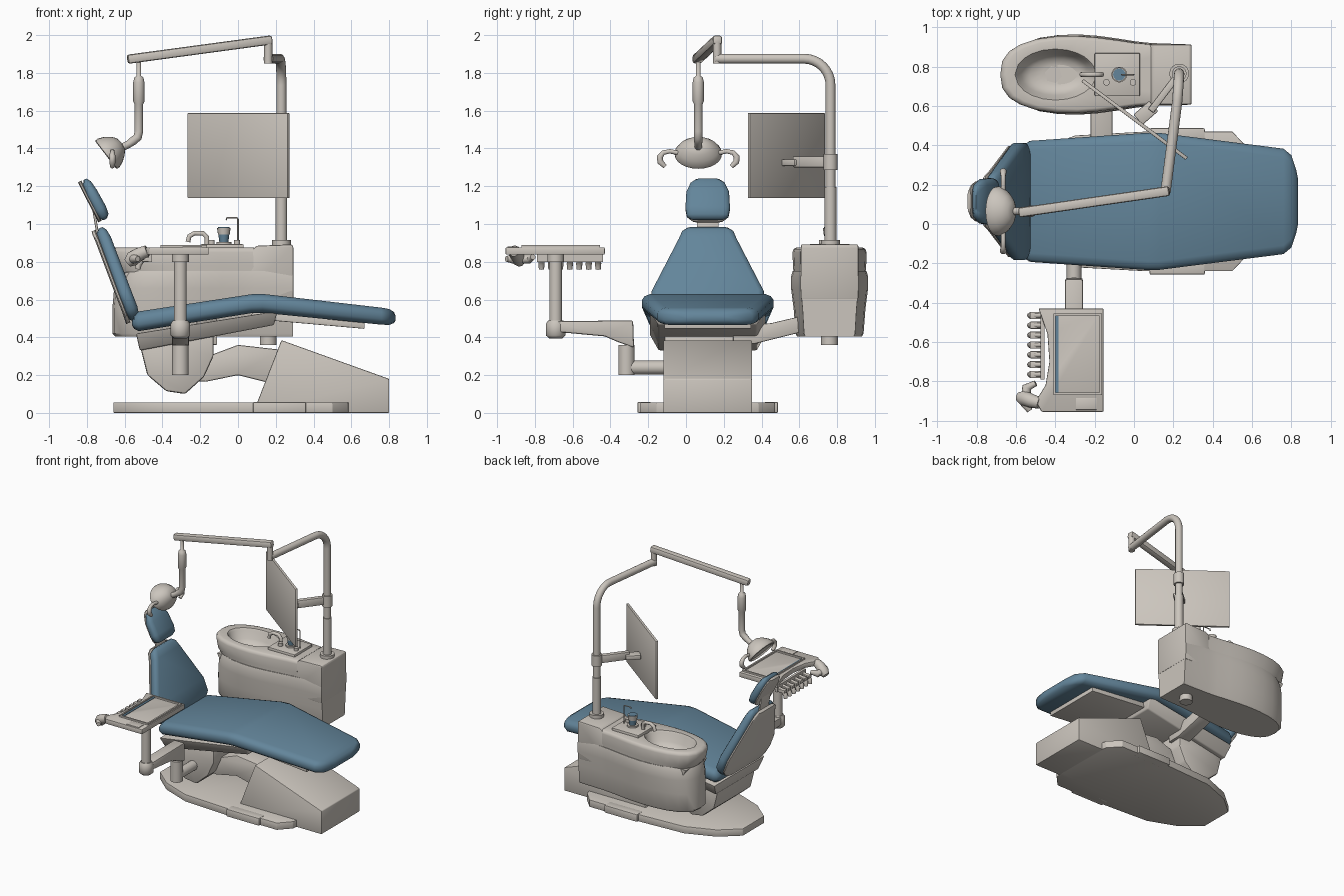
import bpy, bmesh, math
from mathutils import Vector, Matrix

if "Cube" in bpy.data.objects:
    bpy.data.objects.remove(bpy.data.objects["Cube"])

def material(name, rgb):
    m = bpy.data.materials.new(name)
    m.diffuse_color = (*rgb, 1)
    m.use_nodes = True
    m.node_tree.nodes["Principled BSDF"].inputs["Base Color"].default_value = m.diffuse_color
    return m

SHELL = material("warm grey shell", (0.60, 0.56, 0.51))
BLUE = material("blue upholstery", (0.125, 0.235, 0.325))
CY = 0.115   # chair centre line
UY = 0.76    # cuspidor centre line

def finish(name, bm, mat, bevel=0.0, angle=35):
    bmesh.ops.recalc_face_normals(bm, faces=bm.faces)
    if bevel:
        bmesh.ops.bevel(bm, geom=[e for e in bm.edges if e.calc_face_angle(0) > 0.4], offset=bevel,
                        segments=2, affect='EDGES', profile=0.5, clamp_overlap=True)
    for f in bm.faces:
        f.smooth = True
    for e in bm.edges:
        e.smooth = e.calc_face_angle(0) < math.radians(angle)
    me = bpy.data.meshes.new(name)
    bm.to_mesh(me)
    bm.free()
    me.materials.append(mat)
    ob = bpy.data.objects.new(name, me)
    bpy.context.collection.objects.link(ob)
    return ob

def loft(name, rings, mat, bevel=0.0, angle=35):
    """Skin closed rings of equal count and cap both ends."""
    bm = bmesh.new()
    vs = [[bm.verts.new(p) for p in r] for r in rings]
    n = len(vs[0])
    for a, b in zip(vs, vs[1:]):
        for i in range(n):
            bm.faces.new((a[i], a[(i + 1) % n], b[(i + 1) % n], b[i]))
    bm.faces.new(vs[0])
    bm.faces.new(vs[-1])
    return finish(name, bm, mat, bevel, angle)

def prism(name, pts, axis, a, b, mat=SHELL, bevel=0.0):
    """Extrude a 2D outline along one axis from a to b."""
    put = {'x': lambda p, t: (t, *p), 'y': lambda p, t: (p[0], t, p[1]), 'z': lambda p, t: (*p, t)}[axis]
    return loft(name, [[put(p, t) for p in pts] for t in (a, b)], mat, bevel)

def box(name, x0, x1, y0, y1, z0, z1, mat=SHELL, bevel=0.0):
    return prism(name, [(x0, y0), (x1, y0), (x1, y1), (x0, y1)], 'z', z0, z1, mat, bevel)

def tube(name, path, radii, mat=SHELL, n=16, angle=50):
    """Sweep a circle along a path; one radius or one per point."""
    P = [Vector(p) for p in path]
    R = radii if isinstance(radii, (list, tuple)) else [radii] * len(P)
    T = [(P[min(i + 1, len(P) - 1)] - P[max(i - 1, 0)]).normalized() for i in range(len(P))]
    u = T[0].orthogonal().normalized()
    rings = []
    for i, p in enumerate(P):
        if i:
            u = T[i - 1].rotation_difference(T[i]) @ u
        w = T[i].cross(u)
        rings.append([p + R[i] * (math.cos(k * math.tau / n) * u + math.sin(k * math.tau / n) * w) for k in range(n)])
    return loft(name, rings, mat, 0, angle)

def post(name, x, y, z0, z1, r, mat=SHELL, n=20):
    return tube(name, [(x, y, z0), (x, y, z1)], r, mat, n)

def beam(name, p, q, w, h, mat=SHELL, bevel=0.006):
    """Rectangular bar from p to q; w sideways, h upright."""
    p, q = Vector(p), Vector(q)
    s = (q - p).cross(Vector((0, 0, 1))).normalized() * w / 2
    u = s.cross(q - p).normalized() * h / 2
    return loft(name, [[c + s + u, c - s + u, c - s - u, c + s - u] for c in (p, q)], mat, bevel)

def pad(name, stations, normal, mat, r=0.03):
    """Rounded cushion: stations of (x, z, half width, half thickness)."""
    nx, nz = normal
    rings = []
    for x, z, w, t in stations:
        c = min(r, w * 0.5)
        sec = [(w, .35), (w - c * .3, .75), (w - c, 1), (c - w, 1), (c * .3 - w, .75), (-w, .35),
               (-w, -.35), (c * .3 - w, -.75), (c - w, -1), (w - c, -1), (w - c * .3, -.75), (w, -.35)]
        rings.append([(x + nx * t * k, CY + y, z + nz * t * k) for y, k in sec])
    return loft(name, rings, mat, 0, 50)

# base plate, side steps and rear wedge cover
half = [(-.66, .13), (-.52, .25), (-.3, .335), (.06, .355), (.5, .355), (.58, .27), (.59, .2)]
prism("base_plate", [(x, CY + y) for x, y in half] + [(x, CY - y) for x, y in half[::-1]], 'z', 0, .055, SHELL, .004)
for s, tag in ((1, "back"), (-1, "front")):
    ys = sorted((CY + s * .3, CY + s * .372))
    box("base_step_" + tag, .08, .36, *ys, .0, .058, SHELL, .006)
prism("wedge_cover", [(.08, 0), (.23, .385), (.80, .18), (.80, 0)], 'y', -.12, .35, SHELL, .006)

# lifting link and hub under the seat
prism("lift_link", [(-.3, .17), (-.16, .3), (0, .36), (.22, .335), (.2, .15), (0, .2), (-.17, .165)], 'y', -.02, .25, SHELL, .008)
hub = [(-.52, .36), (-.48, .2), (-.38, .115), (-.28, .1), (-.18, .19), (-.13, .3), (-.13, .42), (-.45, .4)]
prism("seat_hub", hub, 'y', -.115, .345, SHELL, .012)
loft("seat_frame", [[(x, CY + w, z) for x, z, w in sec] for sec in (
    [(-.54, .42, -.31), (-.52, .33, -.26), (.19, .465, -.26), (.21, .54, -.31)],
    [(-.54, .42, .31), (-.52, .33, .26), (.19, .465, .26), (.21, .54, .31)])], SHELL, .008)
prism("leg_frame", [(.05, .5), (.67, .445), (.67, .48), (.1, .55)], 'y', CY - .23, CY + .23, SHELL, .004)

# upholstery
pad("seat", [(-.56, .475, .26, .012), (-.55, .48, .295, .035), (-.525, .485, .308, .052), (.07, .578, .349, .05),
             (.13, .58, .348, .05), (.76, .512, .268, .045), (.8, .508, .235, .042), (.825, .505, .16, .03),
             (.835, .502, .11, .012)], (.0, 1), BLUE, .045)
BN = (.927, .375)
back = [(-.545, .49, .21, .012), (-.55, .505, .255, .028), (-.565, .55, .298, .035), (-.6, .64, .297, .035),
        (-.705, .92, .152, .034), (-.722, .96, .135, .028), (-.728, .98, .105, .01)]
pad("backrest", back, BN, BLUE)
pad("backrest_shell", [(x - .036, z - .015, w * .95, .012) for x, z, w, t in back], BN, SHELL)
HN = (.88, .47)
head = [(-.703, 1.025, .085, .01), (-.71, 1.04, .11, .028), (-.73, 1.08, .118, .034), (-.775, 1.165, .113, .032),
        (-.8, 1.215, .09, .024), (-.81, 1.237, .06, .008)]
pad("headrest", head, HN, BLUE)
pad("headrest_shell", [(x - .028, z - .012, w * .9, .01) for x, z, w, t in head], HN, SHELL)
beam("headrest_stem", (-.735, CY, .9), (-.765, CY, 1.08), .115, .014)

# cuspidor body
plan = [(-.68, .0), (-.67, .07), (-.635, .12), (-.58, .155), (-.5, .183), (-.4, .197), (-.3, .2), (-.2, .193),
        (-.1, .18), (0, .165), (.08, .157), (.29, .15)]
def outline(pts):
    return pts + [(x, -y) for x, y in pts[::-1] if y > 0]
def ring(pts, z, sx, sy):
    return [(.29 + (x - .29) * sx, UY + y * sy, z) for x, y in pts]
body = outline(plan)
loft("cuspidor_body", [ring(body, z, sx, sy) for z, sx, sy in (
    (.405, .97, .86), (.42, .985, .9), (.55, .985, .95), (.66, .975, 1.02), (.72, .965, 1.02), (.75, .95, .98))], SHELL)
prism("cuspidor_tower", [(-.06, .7), (.0, .79), (.07, .86), (.1, .885), (.285, .892), (.293, .88), (.293, .6), (0, .6)],
      'y', UY - .152, UY + .152, SHELL, .008)
prism("cuspidor_shoulder", [(-.62, .74), (-.3, .765), (-.05, .8), (.08, .86), (.08, .7), (-.6, .7)],
      'y', UY - .13, UY + .13, SHELL)

# bowl with rim, basin and drain
top = outline(plan[:-1] + [(.08, .1), (.08, .04)])
def basin(z, a, b):
    out = []
    for x, y in top:
        t = math.atan2(y / .13, (x + .4) / .21)
        out.append((-.4 + a * math.cos(t), UY + b * math.sin(t), z))
    return out
loft("bowl", [ring(top, .735, .95, .95), ring(top, .78, .985, .97), ring(top, .85, 1, .98), ring(top, .868, .99, .95),
              ring(top, .875, .97, .88), basin(.873, .205, .13), basin(.86, .195, .122), basin(.80, .175, .105),
              basin(.77, .13, .08), basin(.758, .07, .05)], SHELL, 0, 50)
post("drain", -.41, UY, .75, .765, .045, SHELL, 6)
post("drain_pipe", .16, UY, .36, .42, .045)

# counter with spout, knobs, cup and cup filler
box("counter", -.2, .03, UY - .11, UY + .11, .86, .893, SHELL, .006)
tube("spout", [(-.165, UY, .89), (-.165, UY, .93), (-.185, UY, .95), (-.23, UY, .952), (-.258, UY, .935), (-.265, UY, .905)], .013, SHELL, 12)
for i, x in enumerate((-.14, -.005)):
    post(f"knob_{i}", x, UY - .04, .89, .915, .017, SHELL, 12)
post("cup_stand", -.075, UY, .89, .905, .04)
tube("cup", [(-.075, UY, .905), (-.075, UY, .945)], [.024, .029], BLUE)
tube("cup_rim", [(-.075, UY, .945), (-.075, UY, .98)], [.031, .036])
post("cup_water", -.075, UY, .97, .983, .031, BLUE)
tube("cup_filler", [(0, UY, .89), (0, UY, 1.025), (-.005, UY, 1.033), (-.06, UY, 1.033), (-.062, UY, 1.02)], .004, SHELL, 8)

# bracket joining the chair and the cuspidor
prism("unit_bracket", [(.25, .36), (.36, .365), (.62, .43), (.62, .515), (.45, .475), (.25, .46)], 'x', -.22, -.11, SHELL, .006)

# lamp pole, bending forward to the joint
PX = .23
post("pole_flange", PX, .765, .885, .915, .05)
post("pole_sleeve", PX, .765, .9, 1.195, .031)
bend = [(PX - .01 * (1 - math.cos(a)), .765 - .14 * (1 - math.cos(a)), 1.735 + .14 * math.sin(a))
        for a in (math.pi / 2 * k / 8 for k in range(9))]
tube("pole", [(PX, .765, 1.19)] + bend + [(.16, .16, 1.875)], .026)
post("arm_joint", .16, .165, 1.85, 1.96, .022)
beam("lamp_arm", (.18, .168, 1.975), (-.585, .058, 1.872), .05, .048, SHELL, .012)

# lamp drop and head
LX, LY = -.525, .065
tube("lamp_drop", [(LX, LY, z) for z in (1.88, 1.785, 1.775, 1.75, 1.65, 1.635, 1.49)] +
     [(LX - .006, LY, 1.46), (LX - .03, LY, 1.44), (-.575, LY, 1.425), (-.625, LY, 1.40)],
     [.012, .012, .024, .03, .03, .023, .023, .023, .023, .02, .02])
axis, up = Vector((.79, 0, .61)), Vector((-.61, 0, .79))
face = Vector((-.7, LY, 1.365))
def lamp_ring(d, s):
    return [face + axis * d + up * .095 * s * math.cos(t) + Vector((0, .125 * s * math.sin(t), 0))
            for t in (k * math.tau / 24 for k in range(24))]
loft("lamp_head", [lamp_ring(d, s) for d, s in ((.012, .86), (0, .92), (.004, 1), (.02, 1), (.05, .87), (.08, .64), (.1, .38), (.105, .15))], SHELL, 0, 40)
for s, tag in ((1, "back"), (-1, "front")):
    tube("lamp_handle_" + tag, [(-.665, LY + s * y, z) for y, z in
         ((.1, 1.375), (.15, 1.385), (.185, 1.378), (.203, 1.355), (.202, 1.33), (.175, 1.303))],
         [.012, .012, .013, .017, .017, .012], SHELL, 12)

# monitor on a bracket
beam("monitor", (-.262, .73, 1.362), (.268, .333, 1.362), .018, .45, SHELL, .003)
beam("monitor_arm", (PX, .765, 1.33), (.085, .575, 1.33), .035, .06)
beam("monitor_arm_tip", (.1, .6, 1.325), (.02, .53, 1.325), .07, .035)
post("monitor_arm_collar", PX, .765, 1.285, 1.37, .037)

# instrument arm
AX = -.305
tube("arm_axle", [(AX, -.1, .24), (AX, -.315, .24)], .037)
post("arm_pivot", AX, -.315, .2, .36, .044)
prism("arm_beam", [(-.7, .43), (-.7, .485), (-.28, .49), (-.275, .345), (-.36, .375), (-.43, .405)], 'x', AX - .045, AX + .045, SHELL, .01)
tube("arm_elbow", [(AX, -.69, z) for z in (.395, .41, .47, .49)], [.035, .052, .052, .04])
post("tray_post", AX, -.69, .45, .83, .034)
post("tray_collar", AX, -.69, .80, .84, .045)

# instrument tray with raised rim, blue edge and key pad
prism("tray", [(-.485, -.43), (-.155, -.43), (-.155, -.955), (-.47, -.955), (-.5, -.9), (-.45, -.82), (-.43, -.7), (-.44, -.56)],
      'z', .838, .876, SHELL, .005)
for name, b in (("left", (-.41, -.4, -.87, -.455)), ("right", (-.175, -.163, -.87, -.455)),
                ("rear", (-.41, -.163, -.467, -.455)), ("front", (-.41, -.163, -.87, -.858))):
    box("tray_rim_" + name, *b, .87, .888)
box("tray_blue_edge", -.4, -.385, -.858, -.467, .87, .88, BLUE)
box("key_pad", -.295, -.19, -.945, -.885, .87, .88, SHELL, .002)
box("holder_rail", -.475, -.455, -.79, -.44, .8, .85)

# handpieces hung along the tray edge
for i in range(7):
    y = -.465 - i * .05
    tube(f"handpiece_{i}", [(-.46, y, .83), (-.5, y, .815), (-.525, y, .79), (-.53, y, .76)], [.01, .014, .017, .014], SHELL, 10)
    box(f"holder_{i}", -.53, -.46, y - .018, y + .018, .8, .825, SHELL, .004)

# side grip of the tray
tube("tray_grip", [(-.48, -.91, .858), (-.52, -.9, .842), (-.56, -.885, .815), (-.585, -.88, .795)], [.03, .035, .04, .025])
tube("tray_grip_bar", [(-.53, -.95, .815), (-.55, -.92, .815), (-.545, -.83, .815), (-.5, -.81, .825)], [.015, .025, .025, .015], SHELL, 12)
